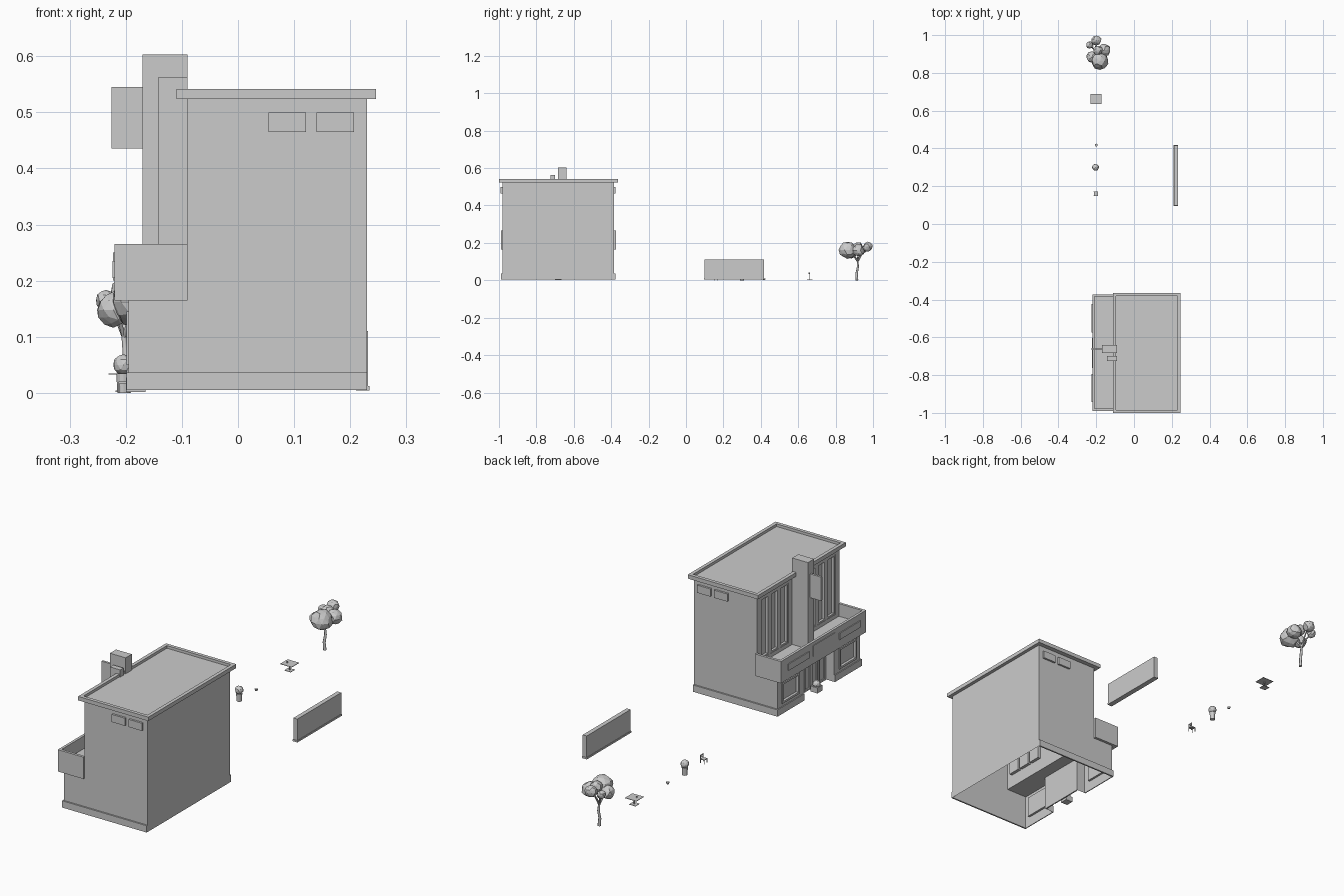
import bpy, bmesh, random
from math import pi
from mathutils import Vector, Matrix, noise

if "Cube" in bpy.data.objects:
    bpy.data.objects.remove(bpy.data.objects["Cube"])

random.seed(4)

def finish(name, bm, smooth=False):
    me = bpy.data.meshes.new(name)
    bm.to_mesh(me)
    bm.free()
    for p in me.polygons:
        p.use_smooth = smooth
    ob = bpy.data.objects.new(name, me)
    bpy.context.collection.objects.link(ob)
    return ob

def add_box(bm, x, y, z):
    size = Vector((x[1] - x[0], y[1] - y[0], z[1] - z[0]))
    mid = Vector((sum(x) / 2, sum(y) / 2, sum(z) / 2))
    bmesh.ops.create_cube(bm, size=1, matrix=Matrix.Translation(mid) @ Matrix.Diagonal((*size, 1)))

def boxes(name, *items):
    bm = bmesh.new()
    for it in items:
        add_box(bm, *it)
    return finish(name, bm)

def quad(bm, pts):
    return bm.faces.new([bm.verts.new(p) for p in pts])

def wall(name, x, y0, y1, z0, z1, holes):
    """Wall facing -x with recessed openings (ya, yb, za, zb, depth)."""
    bm = bmesh.new()
    ys = sorted({y0, y1} | {v for h in holes for v in h[:2]})
    zs = sorted({z0, z1} | {v for h in holes for v in h[2:4]})
    for a, b in zip(ys, ys[1:]):
        for c, d in zip(zs, zs[1:]):
            my, mz = (a + b) / 2, (c + d) / 2
            if not any(h[0] < my < h[1] and h[2] < mz < h[3] for h in holes):
                quad(bm, [(x, b, c), (x, a, c), (x, a, d), (x, b, d)])
    for a, b, c, d, dep in holes:
        e = x + dep
        quad(bm, [(e, b, c), (e, a, c), (e, a, d), (e, b, d)])
        quad(bm, [(x, a, c), (e, a, c), (e, a, d), (x, a, d)])
        quad(bm, [(e, b, c), (x, b, c), (x, b, d), (e, b, d)])
        quad(bm, [(e, a, d), (e, b, d), (x, b, d), (x, a, d)])
        if c > z0:
            quad(bm, [(x, a, c), (x, b, c), (e, b, c), (e, a, c)])
    bmesh.ops.remove_doubles(bm, verts=bm.verts, dist=1e-5)
    return finish(name, bm)

def frame(bm, x, a, b, c, d, w):
    """Four bars round an opening in a wall facing -x."""
    add_box(bm, x, (a, b), (c, c + w))
    add_box(bm, x, (a, b), (d - w, d))
    add_box(bm, x, (a, a + w), (c + w, d - w))
    add_box(bm, x, (b - w, b), (c + w, d - w))

XF, XU, XB = -.195, -.09, .23
Y0, Y1, Z0, ZT = -.982, -.385, .005, .525
YM = (Y0 + Y1) / 2

# Side and back walls, open underneath
bm = bmesh.new()
prof = [(XF, Z0), (XB, Z0), (XB, ZT), (XU, ZT), (XU, .17), (XF, .17)]
quad(bm, [(x, Y0, z) for x, z in prof])
quad(bm, [(x, Y1, z) for x, z in reversed(prof)])
quad(bm, [(XB, Y0, Z0), (XB, Y1, Z0), (XB, Y1, ZT), (XB, Y0, ZT)])
finish("building_shell", bm)

# Shop front with two windows and a recessed entrance
win = [(YM + .145, YM + .27, .05, .145), (YM - .27, YM - .145, .05, .145)]
door = (YM - .11, YM + .11)
wall("shop_front", XF, Y0, Y1, Z0, .17, [(*w, .01) for w in win] + [(*door, Z0, .17, .045)])
bm = bmesh.new()
for w in win:
    frame(bm, (XF - .004, XF + .008), *w, .009)
finish("shop_window_frames", bm)
bm = bmesh.new()
for a, b in [(YM - .105, YM - .055), (YM - .05, YM), (YM, YM + .05), (YM + .055, YM + .105)]:
    frame(bm, (-.156, -.15), a, b, Z0, .15, .008)
finish("entrance_doors", bm)

# Upper facade with groups of tall windows
tall = []
for s in (1, -1):
    for k in range(3):
        a, b = sorted((YM + s * (.072 + k * .069), YM + s * (.13 + k * .069)))
        tall.append((a, b, .225, .5))
wall("upper_facade", XU, Y0, Y1, .17, ZT, [(*t, .014) for t in tall])
bm = bmesh.new()
for t in tall:
    frame(bm, (XU + .002, XU + .013), *t, .007)
finish("upper_window_frames", bm)

# Plinth
boxes("plinth",
      ((XF, XB), (Y0 - .007, Y0), (Z0, .036)), ((XF, XB), (Y1, Y1 + .007), (Z0, .036)),
      ((XF - .004, XF), (Y0 - .007, door[0]), (Z0, .036)),
      ((XF - .004, XF), (door[1], Y1 + .007), (Z0, .036)))

# Balcony trough and its front panels
BA, BB = -.99, -.373
boxes("balcony",
      ((-.22, XU), (BA, BB), (.165, .207)), ((-.22, -.208), (BA, BB), (.207, .265)),
      ((-.208, XU), (BA, BA + .012), (.207, .265)), ((-.208, XU), (BB - .012, BB), (.207, .265)))
boxes("fascia_panels",
      ((-.224, -.22), (YM + .11, YM + .26), (.205, .235)),
      ((-.224, -.22), (YM - .26, YM - .11), (.205, .235)),
      ((-.223, -.22), (YM - .08, YM + .08), (.2, .25)))

# Roof slab with raised rim
RX, RY, t = (-.11, .246), (-1, -.364), .016
boxes("roof_slab", (RX, RY, (.524, .53)))
boxes("roof_rim",
      ((RX[0], RX[0] + t), RY, (.53, .542)), ((RX[1] - t, RX[1]), RY, (.53, .542)),
      ((RX[0] + t, RX[1] - t), (RY[0], RY[0] + t), (.53, .542)),
      ((RX[0] + t, RX[1] - t), (RY[1] - t, RY[1]), (.53, .542)))

# Facade pillars and plain hanging sign
boxes("tall_pillar", ((-.17, XU), (-.684, -.64), (.207, .603)))
boxes("short_pillar", ((-.142, XU), (-.724, -.7), (.207, .563)))
boxes("hanging_sign", ((-.225, -.17), (-.666, -.656), (.436, .545)))

# Vents on both end walls
boxes("end_vents", *[((a, a + .067), ys, (.465, .5)) for a in (.054, .14)
                     for ys in ((Y0 - .009, Y0), (Y1, Y1 + .009))])

# Free-standing low wall
boxes("low_wall", ((.212, .232), (.098, .416), (.012, .11)),
      ((.21, .234), (.096, .418), (.004, .012)))

def blob(name, c, r, sub=2, rough=.12):
    bm = bmesh.new()
    bmesh.ops.create_icosphere(bm, subdivisions=sub, radius=1)
    for v in bm.verts:
        k = 1 + rough * noise.noise(v.co * 1.7 + Vector(c) * 40)
        v.co = Vector(c) + v.co * k * r
    return finish(name, bm)

def cone(name, c, r1, r2, z0, z1, n=12):
    bm = bmesh.new()
    bmesh.ops.create_cone(bm, cap_ends=True, segments=n, radius1=r1, radius2=r2, depth=z1 - z0,
                          matrix=Matrix.Translation((*c, (z0 + z1) / 2)))
    return finish(name, bm)

# Planter in the entrance
boxes("entrance_planter", ((-.2, -.165), (YM - .018, YM + .018), (.002, .027)))
blob("entrance_bush", (-.183, YM, .034), .017)

# Chair
cx, cy = -.202, .16
boxes("chair",
      ((cx - .011, cx + .011), (cy - .011, cy + .011), (.017, .02)),
      *[((cx + a - .0012, cx + a + .0012), (cy + b - .0012, cy + b + .0012), (0, .037 if a > 0 else .018))
        for a in (-.01, .01) for b in (-.01, .01)],
      ((cx + .009, cx + .011), (cy - .011, cy + .011), (.031, .037)),
      ((cx + .009, cx + .011), (cy - .011, cy + .011), (.024, .027)))

# Round potted bush
cone("bush_pot", (-.204, .3), .011, .013, 0, .035)
blob("potted_bush", (-.204, .3, .05), .0185)

# Cup
cone("cup", (-.2, .418), .005, .0075, .002, .01)

# Table with a small item on top
tx, ty = -.202, .662
boxes("table", ((tx - .029, tx + .029), (ty - .027, ty + .027), (.0325, .0345)),
      ((tx - .002, tx + .002), (ty - .002, ty + .002), (.004, .0325)),
      ((tx - .016, tx + .016), (ty - .015, ty + .015), (.002, .004)))
cone("table_candle", (tx - .01, ty - .003), .003, .003, .0345, .041, 8)

# Tree foliage
leaves = [((-.18, .862, .162), .045), ((-.222, .884, .148), .03), ((-.157, .922, .16), .033),
          ((-.2, .972, .18), .026), ((-.235, .948, .165), .019), ((-.19, .92, .178), .026)]
for i, (c, r) in enumerate(leaves):
    blob(f"foliage_{i + 1}", c, r, 2, .2)

# Tree trunk and branches
cu = bpy.data.curves.new("trunk", 'CURVE')
cu.dimensions = '3D'
cu.bevel_depth = .0075
cu.bevel_resolution = 1
cu.use_fill_caps = True
fork = (-.203, .918, .1)
paths = [[(-.2, .914, 0), (-.202, .912, .035), (-.2, .919, .07), fork]]
paths += [[fork, tuple((fork[k] + c[k]) / 2 + (.008 if k == 2 else 0) for k in range(3)), c] for c, r in leaves[:5]]
for n, pts in enumerate(paths):
    sp = cu.splines.new('POLY')
    sp.points.add(len(pts) - 1)
    for i, p in enumerate(pts):
        sp.points[i].co = (*p, 1)
        sp.points[i].radius = 1 - .12 * i if n == 0 else .6 - .15 * i
bpy.context.collection.objects.link(bpy.data.objects.new("tree_trunk", cu))
